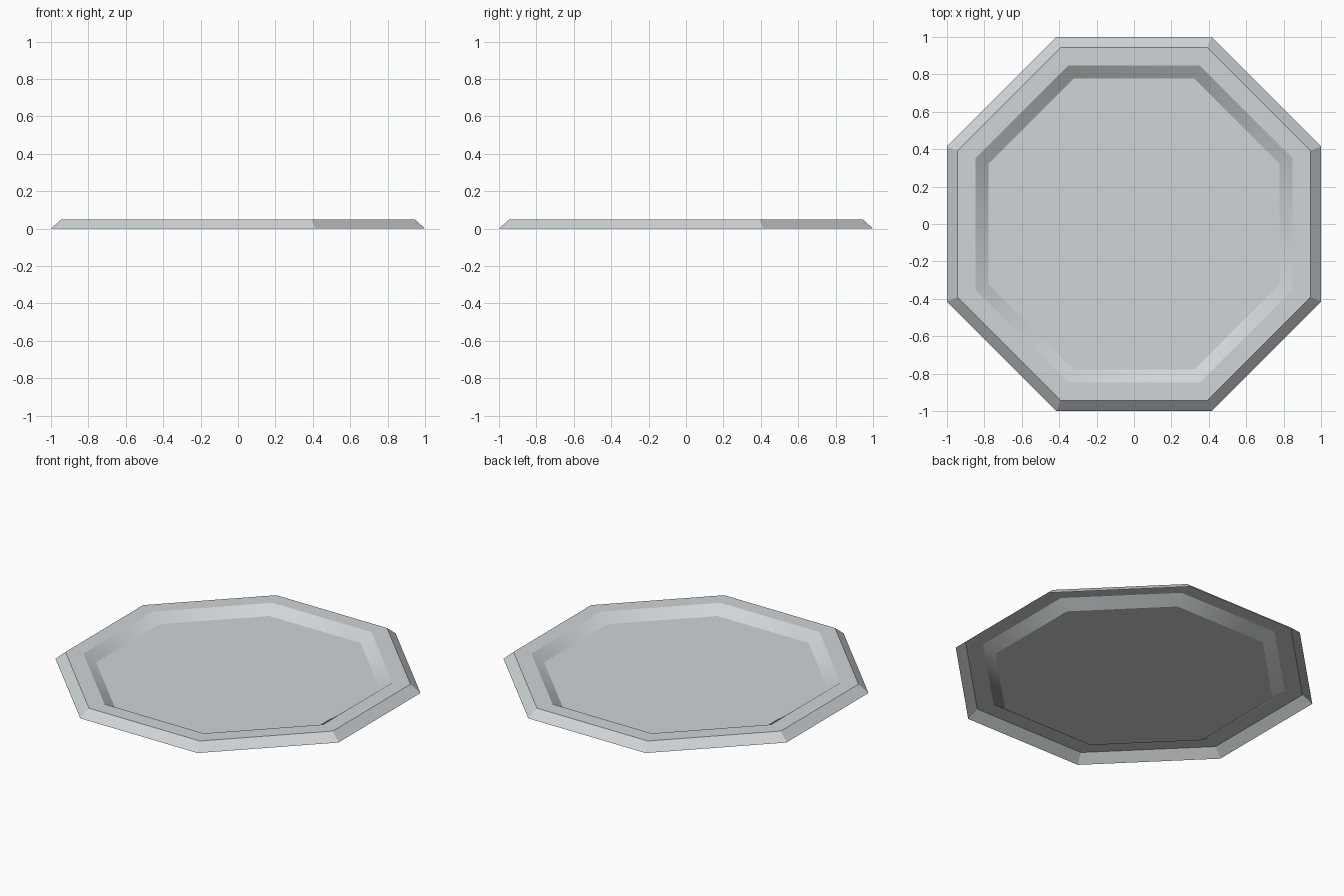
import bpy, bmesh, math

if "Cube" in bpy.data.objects:
    bpy.data.objects.remove(bpy.data.objects["Cube"])

# Pale grey enamel, one colour overall
grey = bpy.data.materials.new("pale grey")
grey.diffuse_color = (0.63, 0.665, 0.68, 1.0)
grey.use_nodes = True
grey.node_tree.nodes["Principled BSDF"].inputs["Base Color"].default_value = grey.diffuse_color

SIDES = 8
# Cross-section from outer foot to floor: (distance to flat side, height)
PROFILE = [(1.0, 0.0), (0.945, 0.05), (0.847, 0.05), (0.777, 0.0)]


def octagon(bm, apothem, z):
    r = apothem / math.cos(math.pi / SIDES)
    return [bm.verts.new((r * math.cos((i + 0.5) * math.tau / SIDES),
                          r * math.sin((i + 0.5) * math.tau / SIDES), z))
            for i in range(SIDES)]


bm = bmesh.new()
rings = [octagon(bm, a, z) for a, z in PROFILE]

# Outer bevel, flat rim and inner slope
for k, (outer, inner) in enumerate(zip(rings, rings[1:])):
    for i in range(SIDES):
        j = (i + 1) % SIDES
        f = bm.faces.new((outer[i], outer[j], inner[j], inner[i]))
        f.smooth = (k == 2)  # only the inner slope is shaded smoothly round the ring

# Sunken floor
bm.faces.new(rings[-1])

# Keep the rim and floor borders of the inner slope crisp
for e in bm.edges:
    if len({f.smooth for f in e.link_faces}) > 1:
        e.smooth = False

mesh = bpy.data.meshes.new("octagonal_tray")
bm.to_mesh(mesh)
bm.free()
mesh.materials.append(grey)
tray = bpy.data.objects.new("octagonal_tray", mesh)
bpy.context.collection.objects.link(tray)
